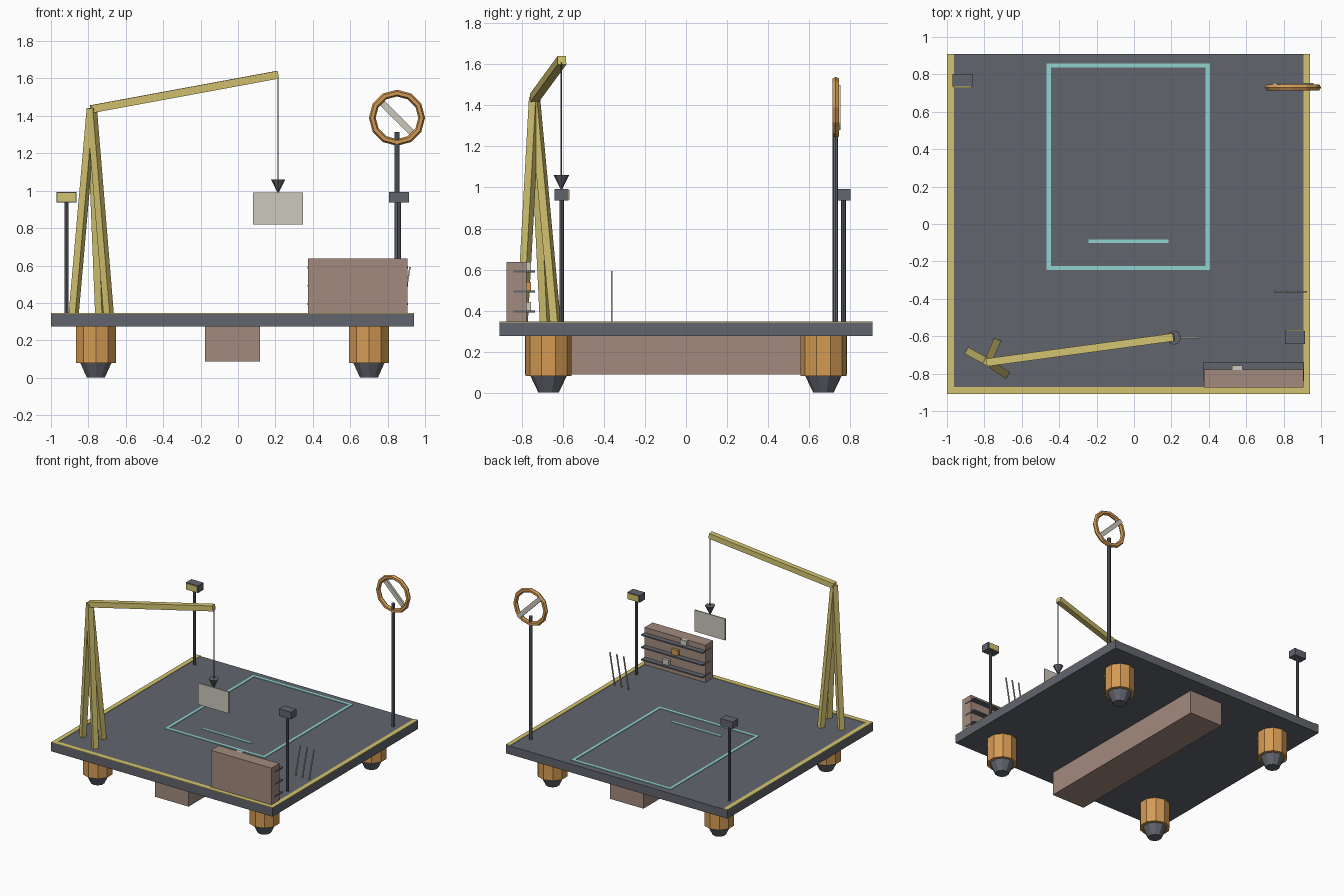
import bpy, bmesh, math
from mathutils import Vector, Matrix

if "Cube" in bpy.data.objects:
    bpy.data.objects.remove(bpy.data.objects["Cube"])


def mat(name, rgb):
    m = bpy.data.materials.new(name)
    m.diffuse_color = [((c / 255 + 0.055) / 1.055) ** 2.4 for c in rgb] + [1]
    m.use_nodes = True
    m.node_tree.nodes["Principled BSDF"].inputs["Base Color"].default_value = m.diffuse_color
    return m


GREY = mat("slate grey", (98, 101, 109))
YELLOW = mat("mustard yellow", (212, 196, 112))
ORANGE = mat("copper orange", (212, 155, 84))
BROWN = mat("dusty brown", (162, 138, 126))
BEIGE = mat("pale beige", (204, 200, 188))
CYAN = mat("pale cyan", (144, 212, 208))


def finish(name, bm, material):
    me = bpy.data.meshes.new(name)
    bmesh.ops.recalc_face_normals(bm, faces=bm.faces)
    bm.to_mesh(me)
    bm.free()
    me.materials.append(material)
    ob = bpy.data.objects.new(name, me)
    bpy.context.collection.objects.link(ob)
    return ob


def box(name, x, y, z, material):
    """Box from (min, max) ranges."""
    bm = bmesh.new()
    size = [r[1] - r[0] for r in (x, y, z)]
    mid = [(r[1] + r[0]) / 2 for r in (x, y, z)]
    bmesh.ops.create_cube(bm, size=1, matrix=Matrix.Translation(mid) @ Matrix.Diagonal((*size, 1)))
    return finish(name, bm, material)


def cone(name, x, y, z0, z1, r0, r1, sides, material, turn=0):
    bm = bmesh.new()
    m = Matrix.Translation((x, y, (z0 + z1) / 2)) @ Matrix.Rotation(turn, 4, 'Z')
    bmesh.ops.create_cone(bm, cap_ends=True, segments=sides, radius1=r0, radius2=r1, depth=z1 - z0, matrix=m)
    return finish(name, bm, material)


def beam(name, a, b, w, material):
    """Square bar between two points."""
    a, b = Vector(a), Vector(b)
    d = b - a
    bm = bmesh.new()
    m = Matrix.Translation((a + b) / 2) @ d.to_track_quat('Z', 'Y').to_matrix().to_4x4()
    bmesh.ops.create_cube(bm, size=1, matrix=m @ Matrix.Diagonal((w, w, d.length, 1)))
    return finish(name, bm, material)


TOP = 0.342
CX = -0.03

# Deck with yellow edge strips on three sides
box("deck", (-1, 0.94), (-0.91, 0.91), (0.275, TOP), GREY)
box("left_edge_strip", (-1, -0.963), (-0.91, 0.91), (TOP, TOP + 0.004), YELLOW)
box("right_edge_strip", (0.905, 0.94), (-0.91, 0.91), (TOP, TOP + 0.004), YELLOW)
box("front_edge_strip", (-0.963, 0.905), (-0.91, -0.872), (TOP, TOP + 0.004), YELLOW)

# Feet and under-deck tank
for sx in (-1, 1):
    for sy in (-1, 1):
        tag = ("left" if sx < 0 else "right") + ("_front" if sy < 0 else "_back")
        x, y = CX + sx * 0.73, sy * 0.67
        cone(tag + "_leg", x, y, 0.08, 0.275, 0.112, 0.112, 10, ORANGE)
        cone(tag + "_foot", x, y, 0, 0.08, 0.05, 0.088, 10, GREY)
box("under_deck_tank", (-0.177, 0.117), (-0.785, 0.785), (0.087, 0.275), BROWN)

# Painted floor outline and inner line
Z = (TOP, TOP + 0.004)
box("outline_left", (-0.467, -0.445), (-0.247, 0.859), Z, CYAN)
box("outline_right", (0.383, 0.405), (-0.247, 0.859), Z, CYAN)
box("outline_back", (-0.445, 0.383), (0.837, 0.859), Z, CYAN)
box("outline_front", (-0.445, 0.383), (-0.247, -0.225), Z, CYAN)
box("inner_line", (-0.243, 0.184), (-0.101, -0.084), Z, CYAN)

# Lamp posts, each with a lit yellow plate facing the deck centre
for tag, x, y, s in (("back_left", -0.917, 0.768, -1), ("front_right", 0.86, -0.607, 1)):
    cone(tag + "_lamp_post", x, y, TOP, 0.94, 0.011, 0.011, 8, GREY)
    box(tag + "_lamp_head", (x - 0.053, x + 0.053), (y - 0.034, y + 0.034), (0.936, 0.992), GREY)
    box(tag + "_lamp_plate", (x - 0.047, x + 0.047), sorted((y + s * 0.034, y + s * 0.04)), (0.941, 0.987), YELLOW)

# Ring sign: pole, faceted ring, diagonal bar behind
cone("ring_pole", 0.85, 0.728, TOP, 1.315, 0.014, 0.014, 8, GREY)
bm = bmesh.new()
N, M, R, r = 12, 6, 0.132, 0.018
rings = []
for i in range(N):
    a = math.tau * i / N
    rings.append([bm.verts.new((0.85 + (R + r * math.cos(t)) * math.cos(a), 0.73 + r * math.sin(t),
                                1.39 + (R + r * math.cos(t)) * math.sin(a)))
                  for t in (math.tau * j / M for j in range(M))])
for i in range(N):
    for j in range(M):
        p, q, k = rings[i], rings[(i + 1) % N], (j + 1) % M
        bm.faces.new((p[j], q[j], q[k], p[k]))
finish("sign_ring", bm, ORANGE)
bar = box("ring_bar", (-0.137, 0.137), (-0.009, 0.009), (-0.017, 0.017), BEIGE)
bar.location = (0.85, 0.745, 1.39)
bar.rotation_euler = (0, math.radians(45), 0)

# Crane: tripod, boom, cable, hook and hanging panel
APEX = (-0.782, -0.738, 1.44)
for i, (x, y) in enumerate(((-0.88, -0.685), (-0.69, -0.80), (-0.737, -0.635))):
    beam(f"crane_leg_{i + 1}", (x, y, TOP - 0.02), APEX, 0.04, YELLOW)
beam("crane_boom", (-0.785, -0.74, 1.436), (0.213, -0.605, 1.62), 0.042, YELLOW)
cone("crane_cable", 0.214, -0.608, 1.05, 1.61, 0.004, 0.004, 6, GREY)
cone("crane_hook", 0.214, -0.608, 0.99, 1.06, 0.003, 0.038, 8, GREY)
box("hanging_panel", (0.08, 0.347), (-0.613, -0.603), (0.82, 0.99), BEIGE)

# Storage rack with shelves and small boxes
box("rack_back", (0.374, 0.906), (-0.875, -0.777), (TOP, 0.637), BROWN)
for i, z in enumerate((0.395, 0.492, 0.59)):
    box(f"rack_shelf_{i + 1}", (0.372, 0.909), (-0.84, -0.737), (z - 0.005, z + 0.005), GREY)
for i, (x, z, m) in enumerate(((0.71, 0.40, BEIGE), (0.63, 0.497, ORANGE), (0.553, 0.595, BEIGE))):
    box(f"rack_item_{i + 1}", (x - 0.028, x + 0.028), (-0.78, -0.757), (z, z + 0.042), m)

# Leaning rods
for i in range(3):
    x = 0.757 + i * 0.06
    beam(f"leaning_rod_{i + 1}", (x, -0.362, TOP), (x + 0.043, -0.362, 0.593), 0.008, BEIGE)
